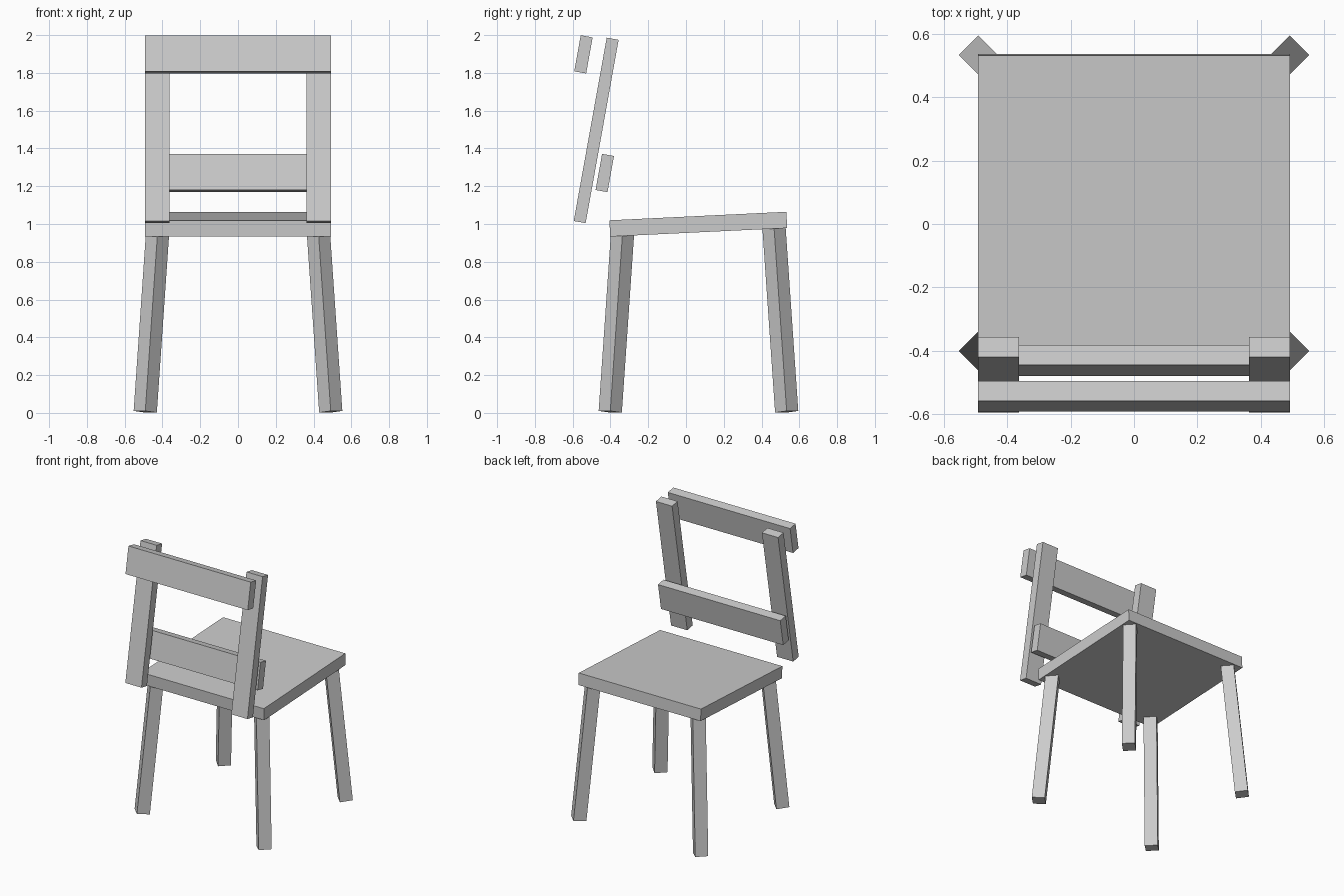
import bpy
import math
from mathutils import Matrix, Vector

if "Cube" in bpy.data.objects:
    bpy.data.objects.remove(bpy.data.objects["Cube"])

grey = bpy.data.materials.new("light grey")
grey.diffuse_color = (0.6, 0.6, 0.6, 1)
grey.use_nodes = True
grey.node_tree.nodes["Principled BSDF"].inputs["Base Color"].default_value = grey.diffuse_color


def box(name, size, matrix):
    """Box of the given size, placed by a matrix."""
    bpy.ops.mesh.primitive_cube_add(size=1)
    ob = bpy.context.object
    ob.name = name
    ob.data.transform(matrix @ Matrix.Diagonal((*size, 1)))
    ob.data.materials.append(grey)
    return ob


def tilted(x, y, z, degrees):
    return Matrix.Translation((x, y, z)) @ Matrix.Rotation(math.radians(degrees), 4, 'X')


# Seat, rising slightly toward +y
box("seat", (0.985, 0.938, 0.086), tilted(0, 0.065, 0.999, 2.75))

# Splayed legs: square section turned 45 degrees, leaning toward the seat centre
for row, foot_y in (("front", -0.401), ("back", 0.533)):
    for side, sx in (("left", -1), ("right", 1)):
        sy = -1 if foot_y < 0 else 1
        foot = Vector((sx * 0.491, foot_y, 0.006))
        axis = Vector((-sx * 0.0675, -sy * 0.0675, 0.98))
        outward = Vector((sx, sy, 0)).normalized()
        z = axis.normalized()
        y = z.cross(outward).normalized()
        x = y.cross(z)
        rot = Matrix((x, y, z)).transposed().to_4x4()
        box(f"{row}_{side}_leg", (0.087, 0.087, axis.length),
            Matrix.Translation(foot + axis / 2) @ rot)

# Backrest: two leaning posts with a rail on each face
LEAN = -10.2
for side, sx in (("left", -1), ("right", 1)):
    box(f"{side}_back_post", (0.13, 0.064, 0.986), tilted(sx * 0.427, -0.4755, 1.4955, LEAN))
box("top_rail", (0.985, 0.064, 0.194), tilted(0, -0.543, 1.898, LEAN))
box("lower_rail", (0.985, 0.064, 0.194), tilted(0, -0.430, 1.270, LEAN))
